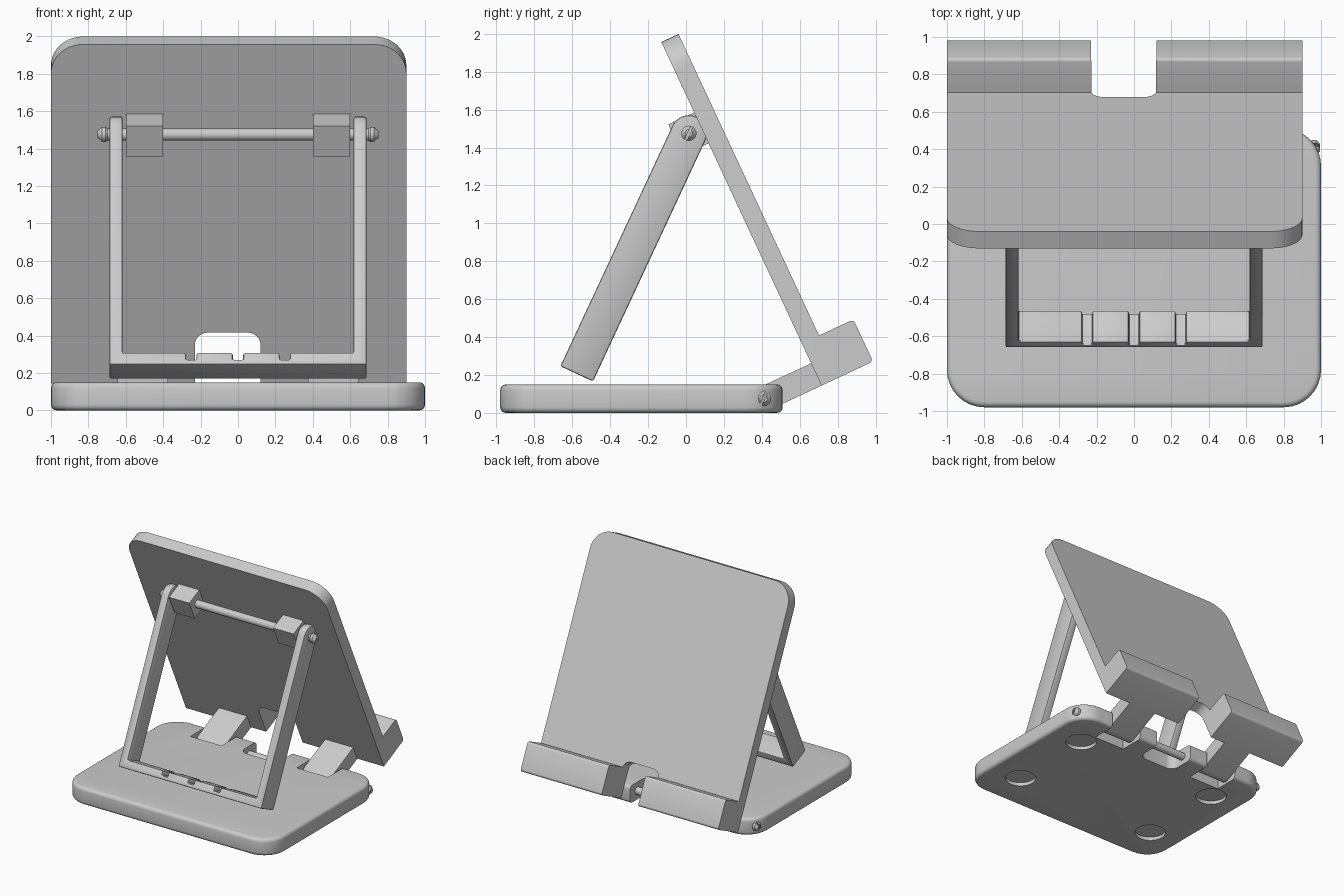
import bpy, bmesh, math
from mathutils import Vector

if "Cube" in bpy.data.objects:
    bpy.data.objects.remove(bpy.data.objects["Cube"], do_unlink=True)

grey = bpy.data.materials.new("light_grey")
grey.use_nodes = True
COLOUR = (0.6, 0.6, 0.6, 1)
grey.diffuse_color = COLOUR
grey.node_tree.nodes["Principled BSDF"].inputs["Base Color"].default_value = COLOUR

LEAN = math.radians(25)
PIVOT = (0, 0.015, 1.475)      # upper hinge
HINGE = (0, 0.409, 0.075)      # base hinge
PLATE_FOOT = (0, 0.715, 0.144)  # lower front edge of the backrest


def rounded(corners, steps=8):
    """Outline from (a, b, radius) right-angle corners."""
    out = []
    for i, (a, b, r) in enumerate(corners):
        c = Vector((a, b))
        if not r:
            out.append(c)
            continue
        back = (Vector(corners[i - 1][:2]) - c).normalized()
        ahead = (Vector(corners[(i + 1) % len(corners)][:2]) - c).normalized()
        for k in range(steps + 1):
            t = math.pi / 2 * k / steps
            out.append(c + back * r * (1 - math.sin(t)) + ahead * r * (1 - math.cos(t)))
    return out


def rect(a0, a1, b0, b1, r=0):
    return rounded([(a0, b0, r), (a1, b0, r), (a1, b1, r), (a0, b1, r)])


def make(name, bm, loc=(0, 0, 0), lean=0):
    bmesh.ops.recalc_face_normals(bm, faces=bm.faces)
    mesh = bpy.data.meshes.new(name)
    bm.to_mesh(mesh)
    bm.free()
    mesh.materials.append(grey)
    ob = bpy.data.objects.new(name, mesh)
    ob.location = loc
    ob.rotation_euler.x = lean
    bpy.context.collection.objects.link(ob)
    return ob


def prism(outline, axis, lo, hi):
    """Extrude a 2D outline along the named axis."""
    place = {"x": lambda p, h: (h, p[0], p[1]),
             "y": lambda p, h: (p[0], h, p[1]),
             "z": lambda p, h: (p[0], p[1], h)}[axis]
    bm = bmesh.new()
    face = bm.faces.new([bm.verts.new(place(p, lo)) for p in outline])
    ext = bmesh.ops.extrude_face_region(bm, geom=[face])
    move = Vector(place((0, 0), hi - lo))
    bmesh.ops.translate(bm, vec=move, verts=[v for v in ext["geom"] if isinstance(v, bmesh.types.BMVert)])
    bmesh.ops.remove_doubles(bm, verts=bm.verts, dist=1e-4)
    return bm


def bevel(bm, rule, size, steps):
    edges = [e for e in bm.edges if rule(*(v.co for v in e.verts))]
    bmesh.ops.bevel(bm, geom=edges, offset=size, segments=steps, profile=0.5, affect="EDGES")


def finish(ob, cutters=(), soften=0):
    """Cut, soften edges, bake the modifiers and smooth the shading."""
    for c in cutters:
        c.hide_render = True
        m = ob.modifiers.new("cut", "BOOLEAN")
        m.operation, m.object, m.solver = "DIFFERENCE", c, "EXACT"
    if soften:
        m = ob.modifiers.new("soften", "BEVEL")
        m.width, m.segments, m.angle_limit = soften, 2, math.radians(40)
    bpy.context.view_layer.update()
    graph = bpy.context.evaluated_depsgraph_get()
    mesh = bpy.data.meshes.new_from_object(ob.evaluated_get(graph))
    ob.modifiers.clear()
    ob.data = mesh
    for c in cutters:
        bpy.data.objects.remove(c, do_unlink=True)
    bpy.ops.object.select_all(action="DESELECT")
    ob.select_set(True)
    bpy.context.view_layer.objects.active = ob
    bpy.ops.object.shade_smooth_by_angle(angle=math.radians(32))


# Base with soft rims, hinge notches, cable notch and recesses for feet
bm = prism(rect(-1, 1, -0.98, 0.51, 0.2), "z", 0, 0.15)
bevel(bm, lambda a, b: abs(a.z - b.z) < 1e-5, 0.03, 4)
base = make("base", bm)
cuts = [make("cable_notch_cutter", prism(rect(-0.18, 0.18, 0.28, 0.8, 0.07), "z", -0.1, 0.3))]
for s in (-1, 1):
    x0, x1 = sorted((s * 0.36, s * 0.66))
    cuts.append(make("hinge_notch_cutter", prism(rect(x0, x1, 0.29, 0.8), "z", -0.1, 0.3)))
    for y in (-0.625, 0.155):
        circle = rect(s * 0.7 - 0.127, s * 0.7 + 0.127, y - 0.127, y + 0.127, 0.127)
        cuts.append(make("foot_cutter", prism(circle, "z", -0.1, 0.03)))
finish(base, cuts)

# Leaning backrest and its lip, drawn as one side profile
side = rounded([(0, 0, 0), (0.3, 0, 0.02), (0.3, 0.245, 0.02),
                (0.1, 0.245, 0), (0.1, 2, 0), (0, 2, 0)], 4)
bm = prism(side, "x", -1, 0.9)
bevel(bm, lambda a, b: min(a.z, b.z) > 1.9 and abs(a.x - b.x) < 1e-5, 0.17, 10)
backrest = make("backrest", bm, PLATE_FOOT, LEAN)
slot = make("cable_slot_cutter", prism(rect(-0.23, 0.12, -0.5, 0.3, 0.07), "y", -0.2, 0.5),
            PLATE_FOOT, LEAN)
finish(backrest, [slot])

# Hinge arms to the base and hinge blocks for the support frame
for s, word in ((-1, "right"), (1, "left")):
    x0, x1 = sorted((s * 0.375, s * 0.645))
    arm = rounded([(0.01, 0, 0), (0.01, 0.13, 0), (-0.372, 0.13, 0.065), (-0.372, 0, 0.065)])
    finish(make(word + "_hinge_arm", prism(arm, "x", x0, x1), PLATE_FOOT, LEAN))
    x0, x1 = sorted((s * 0.402, s * 0.598))
    block = rect(-0.15, 0.01, 1.41, 1.59)
    finish(make(word + "_hinge_block", prism(block, "x", x0, x1), PLATE_FOOT, LEAN))

# U-shaped support frame with three notches in its foot bar
OUT, INN, FOOT, BAR, TOP, HALF = 0.687, 0.617, -1.4, -1.33, 0.095, 0.095
outline = [(-OUT, TOP), (-OUT, FOOT), (OUT, FOOT), (OUT, TOP), (INN, TOP), (INN, BAR)]
for x in (0.25, 0, -0.25):
    outline += [(x + 0.028, BAR), (x + 0.028, BAR - 0.04), (x - 0.028, BAR - 0.04), (x - 0.028, BAR)]
outline += [(-INN, BAR), (-INN, TOP)]
bm = prism(outline, "y", -HALF, HALF)
bevel(bm, lambda a, b: min(a.z, b.z) > 0.09 and abs(a.y - b.y) < 1e-5, HALF - 0.0005, 8)
finish(make("support_frame", bm, PIVOT, -LEAN), soften=0.012)


# Hinge pins with slotted, tapered heads
def pin(name, length, loc):
    end = [(length, 0), (length, 0.02), (length - 0.022, 0.04), (length - 0.042, 0.04), (length - 0.052, 0.033)]
    path = end + [(-x, r) for x, r in reversed(end)]
    bm = bmesh.new()
    verts = [bm.verts.new((x, 0, r)) for x, r in path]
    edges = [bm.edges.new(pair) for pair in zip(verts, verts[1:])]
    bmesh.ops.spin(bm, geom=verts + edges, cent=(0, 0, 0), axis=(1, 0, 0),
                   angle=math.tau, steps=28, use_duplicate=False)
    bmesh.ops.remove_doubles(bm, verts=bm.verts, dist=1e-4)
    rod = make(name, bm, loc)
    cuts = []
    for s in (-1, 1):
        x0, x1 = sorted((s * (length - 0.04), s * (length + 0.05)))
        cuts.append(make("pin_slot_cutter", prism(rect(-0.007, 0.007, -0.1, 0.1), "x", x0, x1), loc, -LEAN))
    finish(rod, cuts)


pin("frame_pin", 0.75, PIVOT)
pin("base_pin", 0.995, HINGE)
